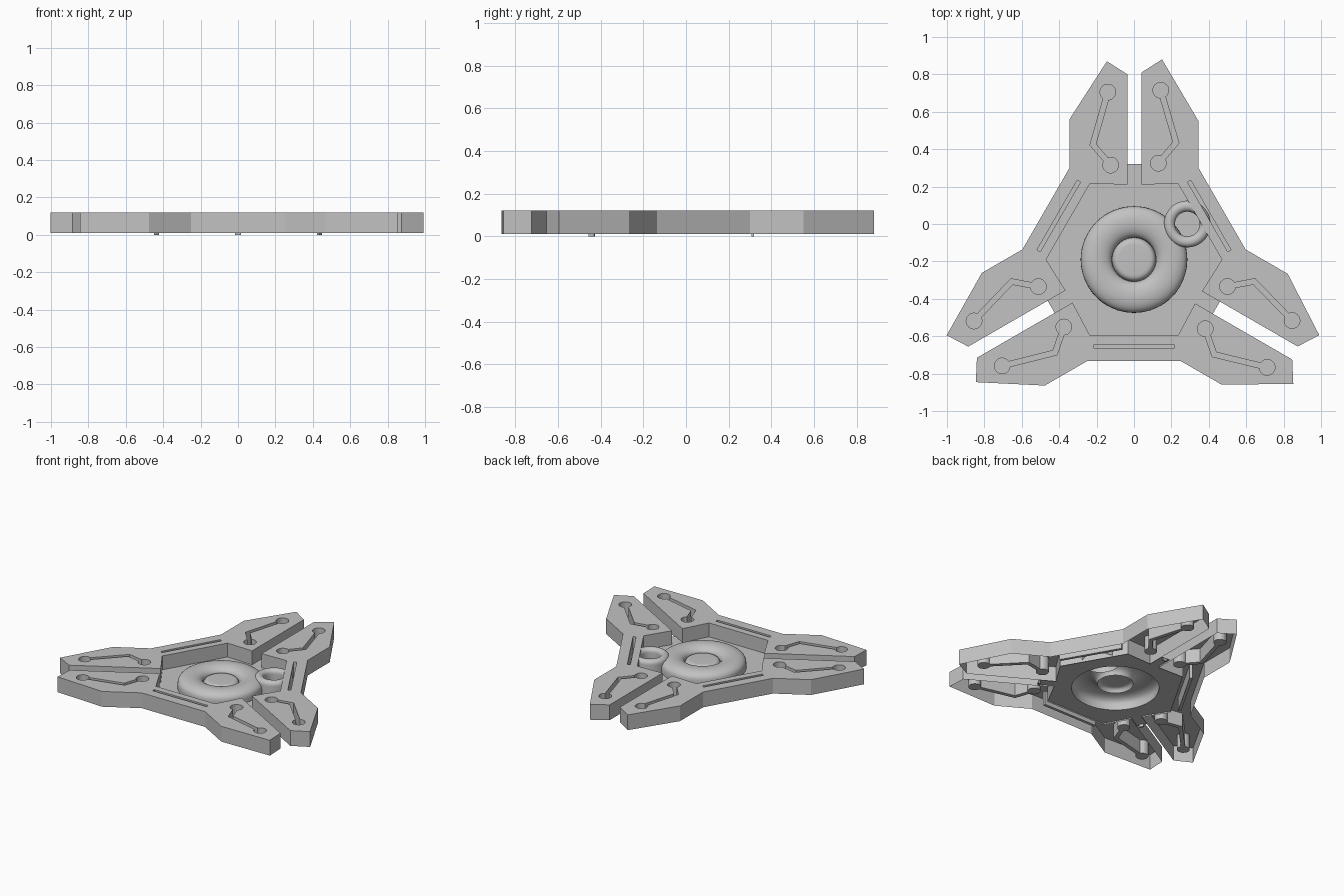
import bpy, bmesh
from math import sin, cos, pi, asin, atan2, radians
from mathutils import Vector, Matrix

if "Cube" in bpy.data.objects:
    bpy.data.objects.remove(bpy.data.objects["Cube"])

CENTRE_Y = -0.19
TOP, RIM, FLOOR = 0.12, 0.01, 0.02
HEX, RING = 0.47, 0.285

grey = bpy.data.materials.new("plain_grey")
grey.use_nodes = True
colour = (0.54, 0.54, 0.54, 1)
grey.diffuse_color = colour
grey.node_tree.nodes["Principled BSDF"].inputs["Base Color"].default_value = colour


def turn(points, degrees):
    m = Matrix.Rotation(radians(degrees), 2)
    return [m @ Vector(p) for p in points]


def circle(r, n=48):
    return [Vector((r * cos(2 * pi * i / n), r * sin(2 * pi * i / n))) for i in range(n)]


def hex_corner(degrees):
    return turn([(HEX, 0)], degrees)[0]


def loop(bm, points, z):
    verts = [bm.verts.new((p[0], p[1], z)) for p in points]
    return verts, [bm.edges.new((verts[i - 1], verts[i])) for i in range(len(verts))]


def fill(bm, edges):
    bmesh.ops.triangle_fill(bm, edges=edges, use_beauty=True, normal=(0, 0, 1))


def wall(bm, upper, lower):
    for i in range(len(upper)):
        bm.faces.new((upper[i - 1], upper[i], lower[i], lower[i - 1]))


def finish(bm, name, location=(0, CENTRE_Y, 0), smooth=False):
    # Consistent normals with the upper surface facing up
    bmesh.ops.recalc_face_normals(bm, faces=bm.faces)
    if sum(f.normal.z * f.calc_area() for f in bm.faces) < 0:
        bmesh.ops.reverse_faces(bm, faces=bm.faces)
    mesh = bpy.data.meshes.new(name)
    bm.to_mesh(mesh)
    bm.free()
    mesh.materials.append(grey)
    ob = bpy.data.objects.new(name, mesh)
    ob.location = location
    bpy.context.collection.objects.link(ob)
    if smooth:
        bpy.ops.object.select_all(action="DESELECT")
        ob.select_set(True)
        bpy.context.view_layer.objects.active = ob
        bpy.ops.object.shade_smooth_by_angle(angle=radians(50))
    return ob


def channel(a, b, c, r=0.042, w=0.014):
    # Bent groove with a round pocket at each end
    a, b, c = Vector(a), Vector(b), Vector(c)
    gap = asin(w / r)

    def pocket(p, toward):
        start = atan2(toward.y - p.y, toward.x - p.x) + gap
        sweep = 2 * pi - 2 * gap
        return [p + r * Vector((cos(start + sweep * i / 20), sin(start + sweep * i / 20)))
                for i in range(21)]

    d1, d2 = (b - a).normalized(), (c - b).normalized()
    n1, n2 = Vector((-d1.y, d1.x)), Vector((-d2.y, d2.x))
    mitre = (n1 + n2) * w / (1 + n1.dot(n2))
    return pocket(a, b) + [b - mitre] + pocket(c, b) + [b + mitre]


# Arm halves on either side of a slot
right_half = [(0.04, 0.40), (0.04, 1.0), (0.15, 1.07), (0.345, 0.74), (0.345, 0.49)]
left_half = [(-0.345, 0.49), (-0.345, 0.75), (-0.145, 1.06), (-0.035, 0.99), (-0.035, 0.40)]
right_groove = channel((0.143, 0.905), (0.225, 0.625), (0.13, 0.515))
left_groove = channel((-0.14, 0.895), (-0.22, 0.615), (-0.125, 0.505))
slit = [(0.455, -0.215), (0.475, -0.215), (0.475, 0.215), (0.455, 0.215)]

# Three hollow body plates, each joining two arm halves
for k, name in enumerate(("left_plate", "right_plate", "front_plate")):
    a = 120 * k
    bm = bmesh.new()
    outline = turn(right_half, a) + turn(left_half, a - 120) + [hex_corner(a), hex_corner(a + 60)]
    upper, edges = loop(bm, outline, TOP)
    wall(bm, upper, [bm.verts.new((p.x, p.y, RIM)) for p in outline])
    for groove in (turn(right_groove, a), turn(left_groove, a - 120), turn(slit, a + 30)):
        rim, rim_edges = loop(bm, groove, TOP)
        base, base_edges = loop(bm, groove, FLOOR)
        wall(bm, rim, base)
        fill(bm, base_edges)
        edges += rim_edges
    fill(bm, edges)
    finish(bm, name)

# Recessed hexagonal floor with a tongue into each slot
bm = bmesh.new()
border = []
tongue = [(0.04, 0.40), (0.04, 0.51), (-0.035, 0.51), (-0.035, 0.40)]
for a in (0, 120, 240):
    border += [hex_corner(a + 60)] + turn(tongue, a) + [hex_corner(a + 120)]
edges = loop(bm, border, FLOOR)[1] + loop(bm, circle(RING, 64), FLOOR)[1]
fill(bm, edges)
finish(bm, "recessed_floor")

# Small tabs below the slot ends
for k, a in enumerate((0, 120, 240)):
    bm = bmesh.new()
    bmesh.ops.create_cube(bm, size=1, matrix=Matrix.Rotation(radians(a), 4, "Z")
                          @ Matrix.Translation((0, 0.503, FLOOR / 2))
                          @ Matrix.Diagonal((0.03, 0.012, FLOOR - 0.001, 1)))
    tab = finish(bm, "slot_tab_%d" % (k + 1))
    tab.location.z = -0.0005


def lathe(name, profile, location, steps=64):
    bm = bmesh.new()
    verts = [bm.verts.new((r, 0, z)) for r, z in profile]
    edges = [bm.edges.new(pair) for pair in zip(verts, verts[1:])]
    bmesh.ops.spin(bm, geom=verts + edges, axis=(0, 0, 1), cent=(0, 0, 0),
                   angle=2 * pi, steps=steps, use_duplicate=False)
    bmesh.ops.remove_doubles(bm, verts=bm.verts, dist=0.0002)
    finish(bm, name, location, smooth=True)


def bulge(inner, outer, low, high, n=14):
    # Rounded ring section running from the outside in
    mid, half = (inner + outer) / 2, (outer - inner) / 2
    return [(mid + half * cos(pi * i / n), low + (high - low) * sin(pi * i / n) ** 0.8)
            for i in range(n + 1)]


# Central ring with a button in the middle
button = [(0.113, 0.062), (0.106, 0.073), (0.095, 0.079), (0.08, 0.08), (0, 0.08)]
lathe("central_ring", [(RING, FLOOR)] + bulge(0.117, RING, 0.05, 0.107) + button,
      (0, CENTRE_Y, 0))

# Small cup ring beside it
lathe("small_cup", [(0.125, FLOOR)] + bulge(0.066, 0.125, 0.085, 0.118)
      + [(0.066, 0.03), (0, 0.03)], (0.285, 0, 0), 48)
